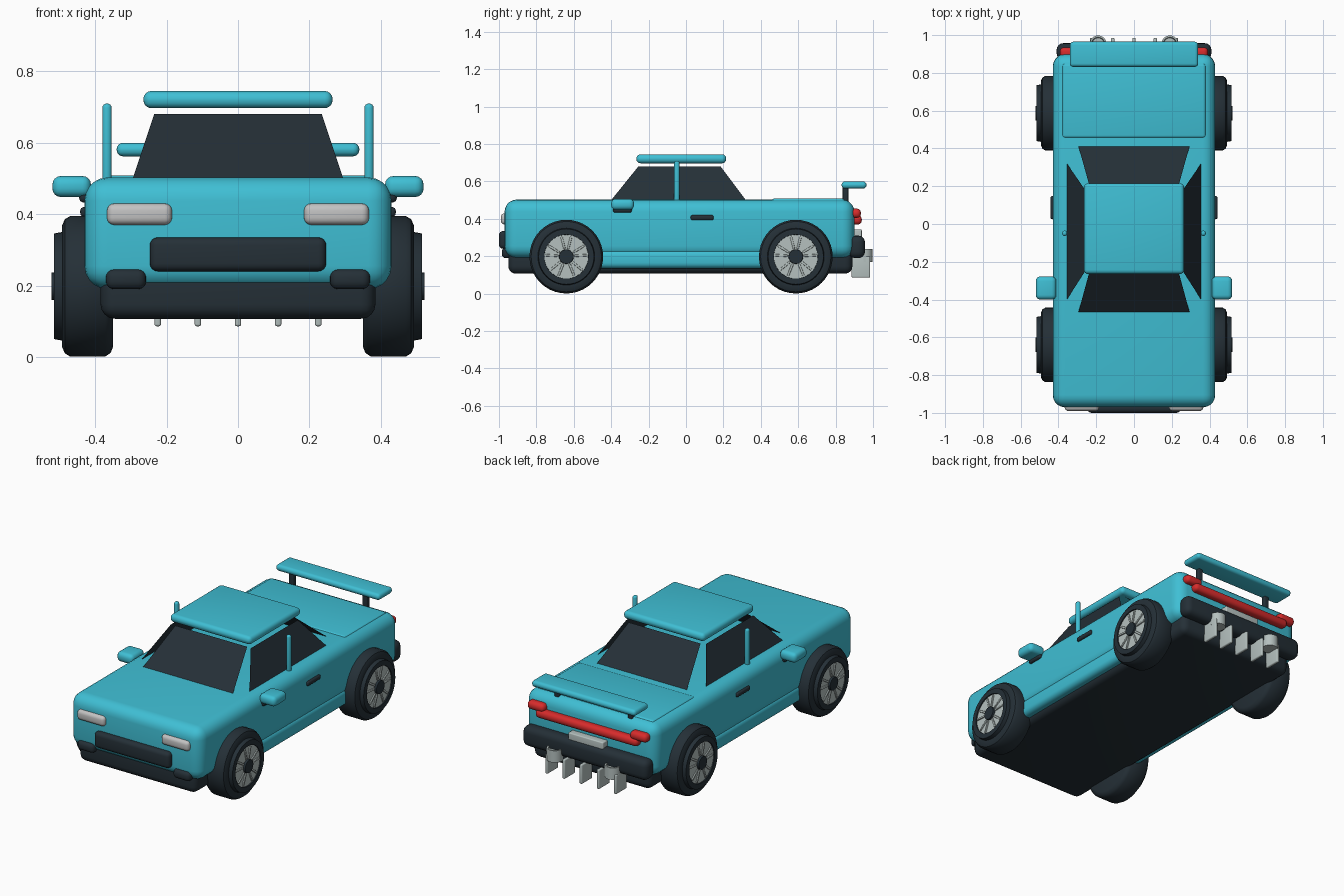
import bpy, bmesh, math
from mathutils import Vector, Matrix

default = bpy.data.objects.get("Cube")
if default:
    bpy.data.objects.remove(default, do_unlink=True)


def material(name, rgb):
    m = bpy.data.materials.new(name)
    m.use_nodes = True
    m.diffuse_color = (*rgb, 1)
    m.node_tree.nodes["Principled BSDF"].inputs["Base Color"].default_value = (*rgb, 1)
    return m


TEAL = material("teal paint", (0.05, 0.52, 0.66))
DARK = material("dark rubber and glass", (0.018, 0.029, 0.038))
METAL = material("pale metal", (0.46, 0.53, 0.52))
LAMP = material("headlight grey", (0.54, 0.54, 0.54))
RED = material("tail light red", (0.68, 0.025, 0.025))


def finish(name, bm, mat, smooth=True):
    bmesh.ops.recalc_face_normals(bm, faces=bm.faces)
    mesh = bpy.data.meshes.new(name)
    bm.to_mesh(mesh)
    bm.free()
    mesh.materials.append(mat)
    obj = bpy.data.objects.new(name, mesh)
    bpy.context.collection.objects.link(obj)
    if smooth:
        bpy.ops.object.select_all(action="DESELECT")
        obj.select_set(True)
        bpy.context.view_layer.objects.active = obj
        bpy.ops.object.shade_smooth_by_angle(angle=math.radians(35))
    return obj


def box(name, mat, x, y, z, bevel=0.0, segments=4, matrix=None):
    """Rounded box given as (low, high) along each axis."""
    low, high = Vector((x[0], y[0], z[0])), Vector((x[1], y[1], z[1]))
    size = high - low
    bm = bmesh.new()
    bmesh.ops.create_cube(bm, size=1, matrix=Matrix.Translation((low + high) / 2)
                          @ Matrix.Diagonal((*size, 1)))
    if bevel:
        bmesh.ops.bevel(bm, geom=bm.edges[:], offset=min(bevel, min(size) * 0.49),
                        segments=segments, profile=0.5, affect="EDGES")
    if matrix:
        bm.transform(matrix)
    return finish(name, bm, mat)


def pair(name, mat, x, y, z, bevel=0.0):
    """The same box on the left (+x) and on the right (-x)."""
    box("left_" + name, mat, x, y, z, bevel)
    box("right_" + name, mat, (-x[1], -x[0]), y, z, bevel)


def lathe(name, mat, profile, matrix, steps=40):
    """Turn (x, radius) points around the x axis."""
    bm = bmesh.new()
    verts = [bm.verts.new((x, 0, r)) for x, r in profile]
    edges = [bm.edges.new(e) for e in zip(verts, verts[1:])]
    bmesh.ops.spin(bm, geom=verts + edges, cent=(0, 0, 0), axis=(1, 0, 0),
                   angle=math.tau, steps=steps, use_duplicate=False)
    bmesh.ops.remove_doubles(bm, verts=bm.verts, dist=0.0001)
    bm.transform(matrix)
    return finish(name, bm, mat)


def pane(name, corners):
    bm = bmesh.new()
    bm.faces.new([bm.verts.new(c) for c in corners])
    return finish(name, bm, DARK, smooth=False)


# Body shell, floor, sills and boot lid
box("body", TEAL, (-0.43, 0.43), (-0.97, 0.9), (0.19, 0.503), 0.065, 5)
box("chassis", DARK, (-0.385, 0.385), (-0.95, 0.89), (0.107, 0.28), 0.04)
box("boot_lid", TEAL, (-0.38, 0.38), (0.455, 0.85), (0.46, 0.508), 0.015)
pair("sill", TEAL, (0.33, 0.43), (-0.56, 0.5), (0.135, 0.235), 0.03)

# Roof and thin window panes
box("roof", TEAL, (-0.265, 0.265), (-0.265, 0.215), (0.697, 0.745), 0.022)
base, top = 0.5, 0.68
for name, y0, y1 in (("windscreen", -0.47, -0.25), ("rear_window", 0.415, 0.2)):
    pane(name, [(-0.295, y0, base), (0.295, y0, base), (0.235, y1, top), (-0.235, y1, top)])
for name, s in (("left", 1), ("right", -1)):
    pane(name + "_side_window", [(s * 0.355, -0.4, base), (s * 0.355, 0.32, base),
                                 (s * 0.262, 0.185, top), (s * 0.262, -0.255, top)])

# Upright posts, mirrors and door handles
pair("side_post", TEAL, (0.354, 0.38), (-0.063, -0.035), (0.47, 0.71), 0.012)
pair("mirror", TEAL, (0.412, 0.52), (-0.4, -0.278), (0.448, 0.507), 0.024)
pair("mirror_arm", DARK, (0.385, 0.445), (-0.39, -0.29), (0.433, 0.465), 0.012)
pair("door_handle", DARK, (0.415, 0.442), (0.025, 0.148), (0.393, 0.42), 0.01)

# Front details
pair("headlight", LAMP, (0.185, 0.367), (-0.99, -0.94), (0.37, 0.43), 0.02)
pair("fog_light", DARK, (0.258, 0.37), (-0.985, -0.93), (0.19, 0.246), 0.022)
box("grille", DARK, (-0.247, 0.247), (-1.0, -0.94), (0.24, 0.335), 0.022)

# Rear details
box("rear_bumper", DARK, (-0.41, 0.41), (0.87, 0.957), (0.19, 0.31), 0.035)
box("tail_light_bar", RED, (-0.335, 0.335), (0.88, 0.94), (0.37, 0.42), 0.022)
pair("tail_light", RED, (0.28, 0.392), (0.875, 0.935), (0.405, 0.455), 0.022)
box("number_plate", METAL, (-0.115, 0.115), (0.89, 0.94), (0.285, 0.343), 0.006)
box("spoiler", TEAL, (-0.34, 0.34), (0.832, 0.965), (0.562, 0.6), 0.018)
pair("spoiler_strut", DARK, (0.225, 0.255), (0.838, 0.868), (0.47, 0.575), 0.006)

# Diffuser fins and upright exhaust tips
for i in range(-2, 3):
    x = i * 0.1125
    box(f"diffuser_fin_{i + 3}", METAL, (x - 0.009, x + 0.009), (0.885, 0.985), (0.086, 0.2), 0.006)
for name, x in (("left", 0.19), ("right", -0.19)):
    lathe(name + "_exhaust", METAL,
          [(0, 0), (0, 0.045), (0.07, 0.045), (0.07, 0.036), (0.058, 0.032), (0.058, 0)],
          Matrix.Translation((x, 0.953, 0.17)) @ Matrix.Rotation(-math.pi / 2, 4, "Y"), 24)

# Wheels, drawn facing +x and turned round for the right side
TYRE = [(0.35, 0), (0.35, 0.17), (0.357, 0.187), (0.372, 0.197), (0.47, 0.197), (0.485, 0.188),
        (0.493, 0.17), (0.493, 0.152), (0.515, 0.148), (0.515, 0.118), (0.5, 0.116), (0.5, 0)]
for side, s in (("left", 1), ("right", -1)):
    for end, y in (("front", -0.64), ("rear", 0.587)):
        place = Matrix.Translation((0, y, 0.198))
        if s < 0:
            place = place @ Matrix.Rotation(math.pi, 4, "Z")
        label = f"{side}_{end}_"
        lathe(label + "tyre", DARK, TYRE, place)
        lathe(label + "rim", METAL, [(0.49, 0), (0.49, 0.118), (0.509, 0.118), (0.509, 0)], place)
        lathe(label + "hub_cap", DARK, [(0.5, 0), (0.5, 0.04), (0.522, 0.038), (0.522, 0)], place, 20)
        # Five V-shaped spoke ridges
        for k in range(5):
            for splay in (-1, 1):
                turn = (Matrix.Rotation(k * math.tau / 5, 4, "X")
                        @ Matrix.Translation((0, splay * 0.018, 0.075))
                        @ Matrix.Rotation(splay * -0.25, 4, "X"))
                box(f"{label}spoke_{k + 1}_{'a' if splay < 0 else 'b'}", METAL, (0.505, 0.516),
                    (-0.006, 0.006), (-0.035, 0.035), 0.004, 2, place @ turn)
